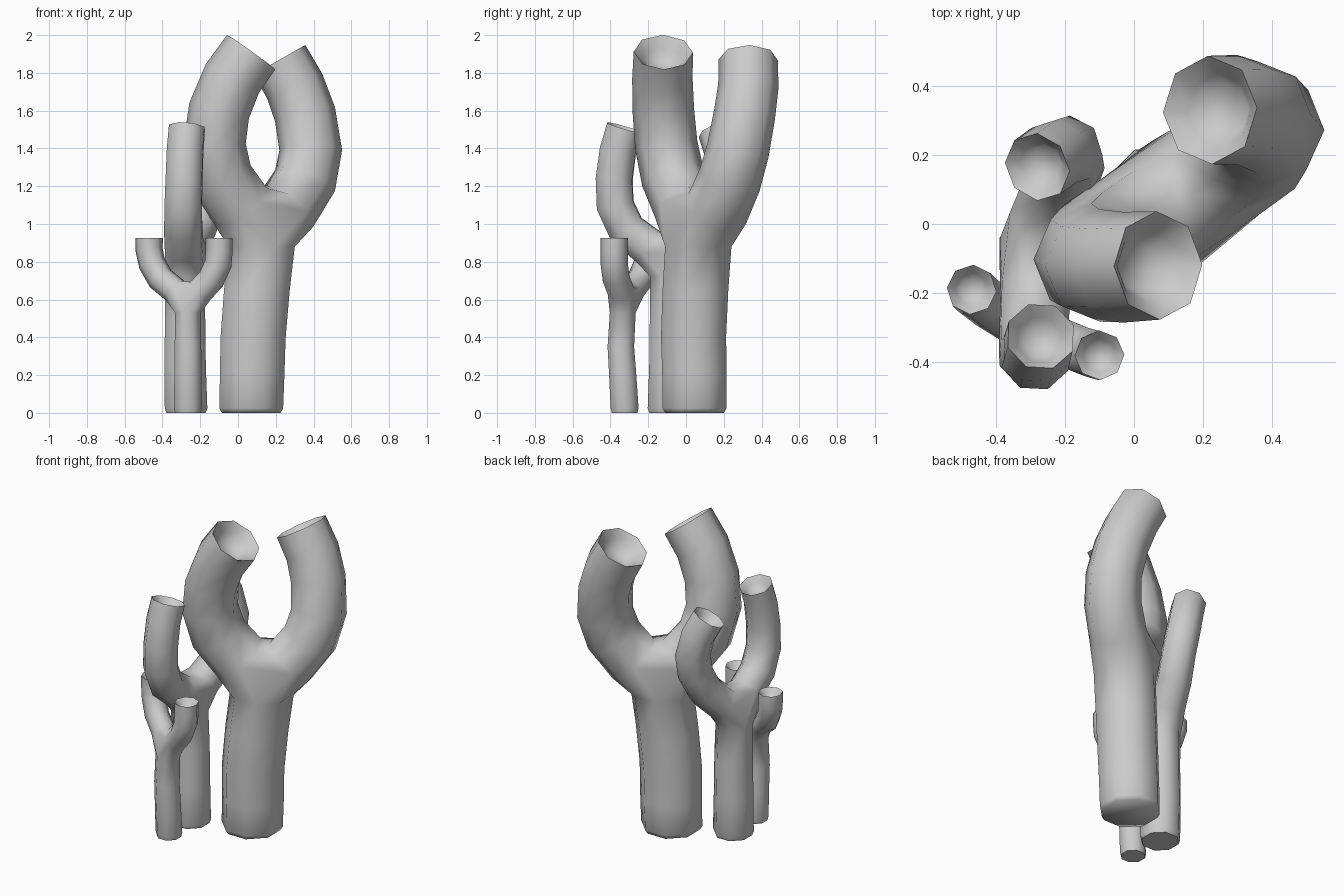
import bpy
import bmesh
import math
from mathutils import Vector

cube = bpy.data.objects.get("Cube")
if cube:
    bpy.data.objects.remove(cube, do_unlink=True)

SIDES = 8

stone = bpy.data.materials.new("pale_grey")
stone.use_nodes = True
stone.diffuse_color = (0.6, 0.6, 0.6, 1)
stone.node_tree.nodes["Principled BSDF"].inputs["Base Color"].default_value = (0.6, 0.6, 0.6, 1)


def add_ring(bm, centre, direction, radius, side):
    """Octagonal ring of vertices across the given direction."""
    u = (side - direction * side.dot(direction)).normalized()
    v = direction.cross(u)
    ring = []
    for i in range(SIDES):
        a = math.tau * (i + 0.5) / SIDES
        ring.append(bm.verts.new(centre + (u * math.cos(a) + v * math.sin(a)) * radius))
    return ring


def bridge(bm, lower, upper):
    for i in range(SIDES):
        j = (i + 1) % SIDES
        bm.faces.new((lower[i], lower[j], upper[j], upper[i]))


def build_trunk(bm, path, radius):
    """Upright stem with a softened flat foot; returns its top ring."""
    up, side = Vector((0, 0, 1)), Vector((1, 0, 0))
    foot = Vector(path[0])
    rings = [add_ring(bm, foot, up, radius[0] * 0.92, side)]
    points = [foot + up * 0.025] + [Vector(p) for p in path[1:]]
    for i, p in enumerate(points):
        t = i / (len(points) - 1)
        r = radius[0] + (radius[1] - radius[0]) * t
        rings.append(add_ring(bm, p, up, r, side))
    for lower, upper in zip(rings, rings[1:]):
        bridge(bm, lower, upper)
    bm.faces.new(list(reversed(rings[0])))
    return rings[-1]


def build_arm(bm, fork, path, radius):
    """Curved arm ending in a hollow cup; returns its first ring."""
    points = [Vector(fork)] + [Vector(p) for p in path]
    last = len(points) - 1
    side = (points[-1] - points[0]).cross(points[2] - points[0]).normalized()
    rings = []
    for i in range(1, last + 1):
        direction = (points[min(i + 1, last)] - points[i - 1]).normalized()
        if i == last:
            direction = (points[i] - points[i - 1]).normalized()
        r = radius[0] + (radius[1] - radius[0]) * (i - 1) / (last - 1)
        rings.append(add_ring(bm, points[i], direction, r, side))
    # sunken cup inside the rim
    for width, depth in ((0.68, 0.35), (0.45, 0.65)):
        centre = points[-1] - direction * r * depth
        rings.append(add_ring(bm, centre, direction, r * width, side))
    for lower, upper in zip(rings, rings[1:]):
        bridge(bm, lower, upper)
    bm.faces.new(rings[-1])
    return rings[0]


def build_branch(name, trunk, trunk_radius, fork, arms, arm_radius):
    """Forked tube: one stem and two arms joined by a hull at the fork."""
    bm = bmesh.new()
    ends = [build_trunk(bm, trunk, trunk_radius)]
    ends += [build_arm(bm, fork, arm, arm_radius) for arm in arms]

    # fork surface: hull around the three open ends, without its end caps
    hull = bmesh.new()
    source = {}
    for k, ring in enumerate(ends):
        for vert in ring:
            source[hull.verts.new(vert.co)] = (k, vert)
    bmesh.ops.convex_hull(hull, input=list(hull.verts))
    for face in hull.faces:
        corners = [source[v] for v in face.verts]
        if len({k for k, _ in corners}) > 1:
            bm.faces.new([v for _, v in corners])
    hull.free()

    bmesh.ops.recalc_face_normals(bm, faces=list(bm.faces))
    mesh = bpy.data.meshes.new(name)
    bm.to_mesh(mesh)
    bm.free()
    mesh.materials.append(stone)
    obj = bpy.data.objects.new(name, mesh)
    bpy.context.collection.objects.link(obj)
    bpy.ops.object.select_all(action="DESELECT")
    obj.select_set(True)
    bpy.context.view_layer.objects.active = obj
    bpy.ops.object.shade_smooth_by_angle(angle=math.radians(62))
    return obj


# Large branch
front_arm = [(.01, -.005, 1.1), (-.09, -.07, 1.25), (-.125, -.105, 1.42),
             (-.1, -.12, 1.6), (-.03, -.125, 1.77), (.07, -.12, 1.91)]
back_arm = [(.26, .165, 1.08), (.355, .23, 1.23), (.385, .275, 1.39),
            (.355, .31, 1.58), (.3, .33, 1.73), (.22, .33, 1.87)]
build_branch("large_branch",
             [(.07, .045, 0), (.075, .045, .2), (.08, .04, .4), (.1, .05, .65), (.125, .065, .88)],
             (.183, .19), (.125, .07, .95), [front_arm, back_arm], (.172, .157))

# Medium branch
front_arm = [(-.285, -.2, .88), (-.29, -.315, .97), (-.29, -.375, 1.1),
             (-.285, -.38, 1.24), (-.28, -.36, 1.39), (-.27, -.325, 1.51)]
back_arm = [(-.255, .01, .88), (-.215, .11, .98), (-.19, .175, 1.11),
            (-.195, .21, 1.24), (-.23, .2, 1.38), (-.28, .165, 1.49)]
build_branch("medium_branch",
             [(-.275, -.09, 0), (-.28, -.085, .25), (-.28, -.085, .5), (-.285, -.085, .72)],
             (.122, .112), (-.285, -.09, .8), [front_arm, back_arm], (.108, .102))

# Small branch
left_arm = [(-.2, -.345, .645), (-.14, -.37, .71), (-.105, -.38, .79),
            (-.1, -.38, .86), (-.1, -.38, .925)]
right_arm = [(-.33, -.29, .645), (-.41, -.24, .71), (-.455, -.205, .79),
             (-.47, -.19, .86), (-.47, -.19, .925)]
build_branch("small_branch",
             [(-.265, -.325, 0), (-.265, -.335, .2), (-.265, -.345, .35), (-.265, -.335, .53)],
             (.08, .074), (-.265, -.325, .58), [left_arm, right_arm], (.072, .072))
